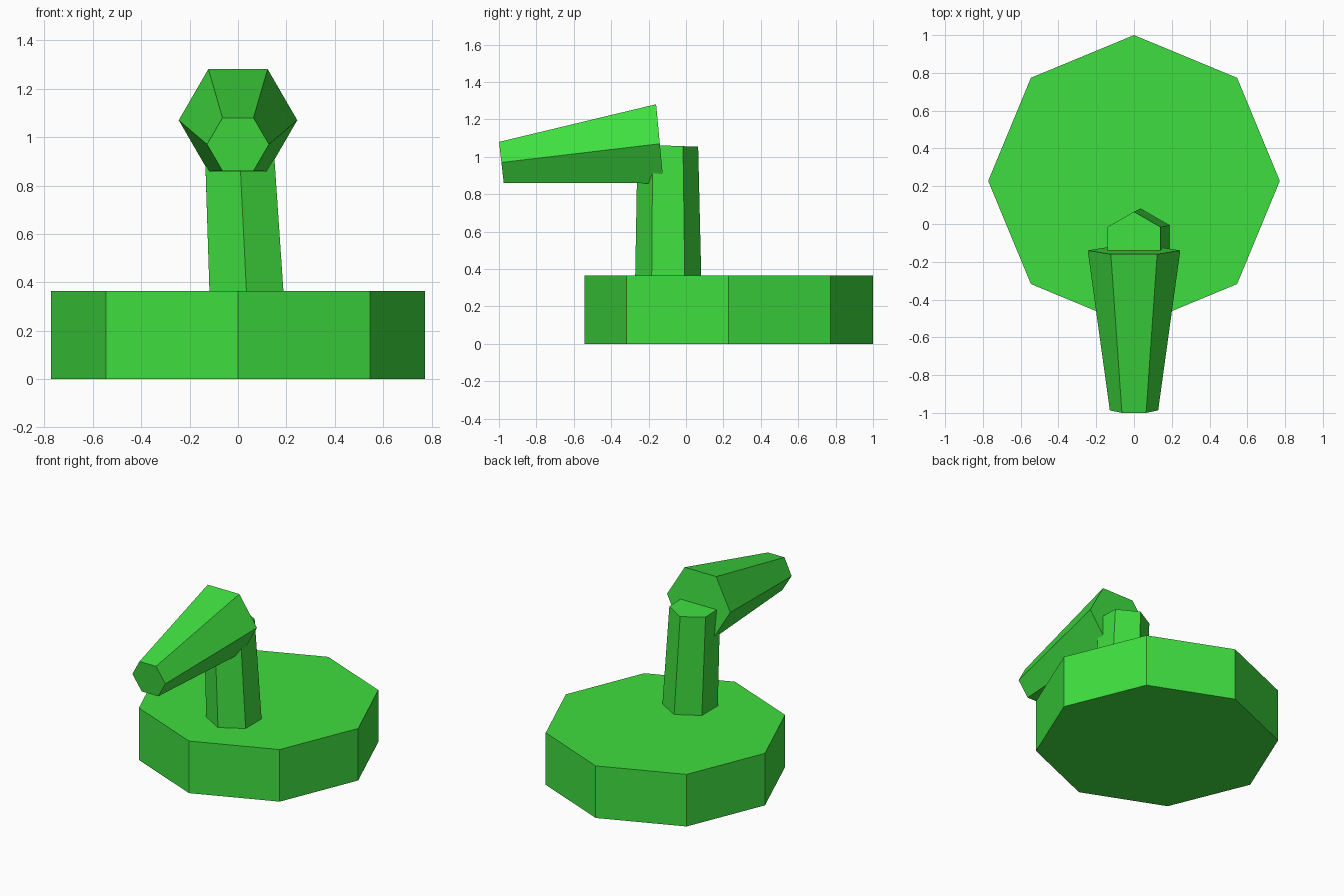
import bpy, bmesh, math
from mathutils import Vector

if "Cube" in bpy.data.objects:
    bpy.data.objects.remove(bpy.data.objects["Cube"])

green = bpy.data.materials.new("bright_green")
green.diffuse_color = (0.05, 0.73, 0.05, 1)
green.use_nodes = True
green.node_tree.nodes["Principled BSDF"].inputs["Base Color"].default_value = green.diffuse_color


def ring(centre, u, v, sides):
    """Regular polygon spanned by the radius vectors u and v."""
    c, u, v = Vector(centre), Vector(u), Vector(v)
    angles = [2 * math.pi * i / sides for i in range(sides)]
    return [c + u * math.cos(a) + v * math.sin(a) for a in angles]


def prism(name, start, end):
    """Closed flat-sided solid between two rings."""
    bm = bmesh.new()
    a = [bm.verts.new(p) for p in start]
    b = [bm.verts.new(p) for p in end]
    n = len(a)
    bm.faces.new(a)
    bm.faces.new(b)
    for i in range(n):
        j = (i + 1) % n
        bm.faces.new((a[i], a[j], b[j], b[i]))
    bmesh.ops.recalc_face_normals(bm, faces=bm.faces)
    mesh = bpy.data.meshes.new(name)
    bm.to_mesh(mesh)
    bm.free()
    mesh.materials.append(green)
    obj = bpy.data.objects.new(name, mesh)
    bpy.context.collection.objects.link(obj)


# Octagonal base slab
prism("base",
      ring((0, 0.228, 0), (0.772, 0, 0), (0, 0.772, 0), 8),
      ring((0, 0.228, 0.365), (0.772, 0, 0), (0, 0.772, 0), 8))

# Leaning six-sided post, sunk slightly into the base
prism("post",
      ring((0.036, -0.095, 0.34), (0, 0.177, 0), (0.177, 0, 0), 6),
      ring((0, -0.097, 1.06), (0, 0.162, -0.006), (0.162, 0, 0), 6))

# Tapered six-sided spout, tilted down toward the front
prism("spout",
      ring((0, -0.14, 1.07), (0.245, 0, 0), (0, -0.023, 0.244), 6),
      ring((0, -0.987, 0.97), (0.128, 0, 0), (0, -0.0145, 0.127), 6))
